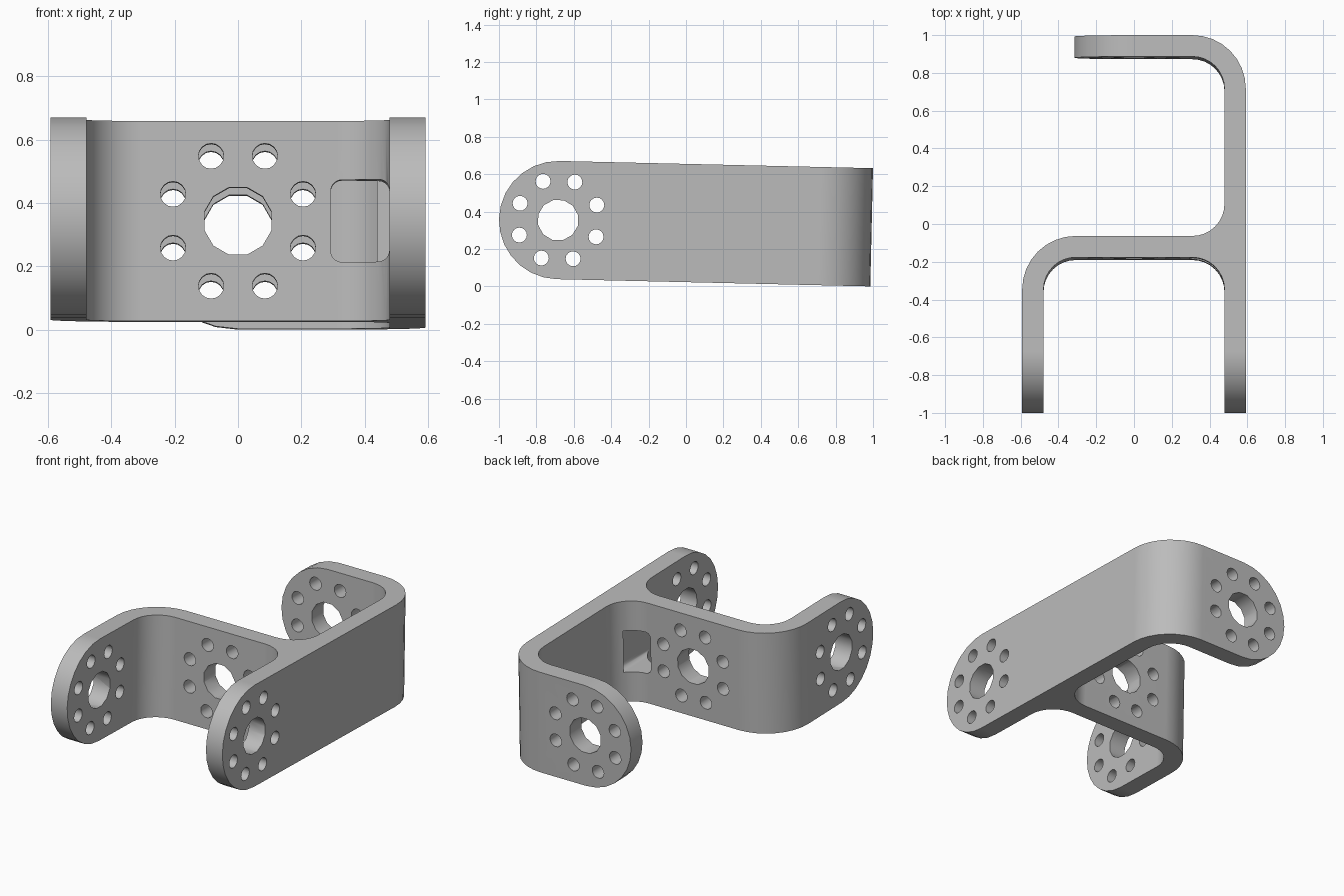
import bpy, bmesh, math
from mathutils import Matrix

cube = bpy.data.objects.get("Cube")
if cube:
    bpy.data.objects.remove(cube, do_unlink=True)

R = 0.316             # half height and radius of the rounded ends
HALF_X = 0.592        # half width
HALF_Y = 0.9965       # half length
T = 0.113             # plate thickness
IN, OUT = 0.17, 0.17 + T   # bend radii
TILT = 0.023
IX = HALF_X - T       # inner face of the side arms
WEB_Y = -0.067        # back face of the cross plate
END_Y = -HALF_Y + R   # centre of the arm ends

metal = bpy.data.materials.new("grey metal")
metal.use_nodes = True
grey = (0.5, 0.5, 0.5, 1)
metal.diffuse_color = grey
metal.node_tree.nodes["Principled BSDF"].inputs["Base Color"].default_value = grey


def arc(cx, cy, r, a, b, n=8):
    """Points on an arc from angle a to b, in degrees."""
    angles = [math.radians(a + (b - a) * i / n) for i in range(n + 1)]
    return [(cx + r * math.cos(t), cy + r * math.sin(t)) for t in angles]


def add_prism(bm, pts, axis, lo, hi):
    """Extrude a flat outline along one axis."""
    place = {"X": lambda u, v, d: (d, u, v),
             "Y": lambda u, v, d: (u, d, v),
             "Z": lambda u, v, d: (u, v, d)}[axis]
    low = [bm.verts.new(place(u, v, lo)) for u, v in pts]
    high = [bm.verts.new(place(u, v, hi)) for u, v in pts]
    bm.faces.new(low)
    bm.faces.new(high)
    for i in range(len(pts)):
        j = (i + 1) % len(pts)
        bm.faces.new((low[i], low[j], high[j], high[i]))


def finish(bm, name):
    bmesh.ops.recalc_face_normals(bm, faces=bm.faces)
    mesh = bpy.data.meshes.new(name)
    bm.to_mesh(mesh)
    bm.free()
    obj = bpy.data.objects.new(name, mesh)
    bpy.context.collection.objects.link(obj)
    return obj


def circle(cx, cy, r, n, turn=0):
    return arc(cx, cy, r, turn, turn + 360, n)[:-1]


def end_trim(c):
    """Waste outside a rounded plate end centred at c."""
    far = c - R - 0.1
    return arc(c, 0, R, 90, 270, 14) + [(c, -R - 0.1), (far, -R - 0.1),
                                        (far, R + 0.1), (c, R + 0.1)]


def hole_pattern(bm, c, axis, lo, hi):
    """Large centre hole with a ring of eight small holes."""
    add_prism(bm, circle(c, 0, 0.11, 12, 15), axis, lo, hi)
    for u, v in circle(c, 0, 0.222, 8, 22.5):
        add_prism(bm, circle(u, v, 0.04, 16), axis, lo, hi)


# Bent plate outline seen from above
bend = IX - IN
front = -HALF_Y - 0.02
web_f = WEB_Y - T
outline = [(HALF_X, front)]
outline += arc(HALF_X - OUT, HALF_Y - OUT, OUT, 0, 90)
outline += [(-R - 0.02, HALF_Y), (-R - 0.02, HALF_Y - T)]
outline += arc(bend, HALF_Y - OUT, IN, 90, 0)
outline += arc(bend, WEB_Y + IN, IN, 0, -90)
outline += arc(-bend, WEB_Y - OUT, OUT, 90, 180)
outline += [(-HALF_X, front), (-IX, front)]
outline += arc(-bend, web_f - IN, IN, 180, 90)
outline += arc(bend, web_f - IN, IN, 90, 0)
outline += [(IX, front)]
bm = bmesh.new()
add_prism(bm, outline, "Z", -R, R)
bracket = finish(bm, "bracket")
bracket.data.materials.append(metal)

cutters = []

# Rounded ends of the two arms and the back tab
bm = bmesh.new()
add_prism(bm, end_trim(END_Y), "X", -1, 1)
cutters.append(finish(bm, "arm_end_cutter"))
bm = bmesh.new()
add_prism(bm, end_trim(0), "Y", 0.6, 1.2)
cutters.append(finish(bm, "tab_end_cutter"))

# Bolt holes through the arms, cross plate and tab
bm = bmesh.new()
hole_pattern(bm, END_Y, "X", -1, 1)
cutters.append(finish(bm, "arm_hole_cutter"))
bm = bmesh.new()
hole_pattern(bm, 0, "Y", -0.3, 1.2)
cutters.append(finish(bm, "plate_hole_cutter"))

# Rounded window beside the cross plate corner
x0, x1, h, r = 0.293, IX - 0.001, 0.13, 0.035
window = []
for cx, cz, a in ((x1 - r, h - r, 0), (x0 + r, h - r, 90),
                  (x0 + r, r - h, 180), (x1 - r, r - h, 270)):
    window += arc(cx, cz, r, a, a + 90, 5)
bm = bmesh.new()
add_prism(bm, window, "Y", -0.42, -0.006)
cutters.append(finish(bm, "window_cutter"))

bpy.ops.object.select_all(action="DESELECT")
bracket.select_set(True)
bpy.context.view_layer.objects.active = bracket
for cutter in cutters:
    cutter.hide_render = True
    mod = bracket.modifiers.new(cutter.name, "BOOLEAN")
    mod.operation = "DIFFERENCE"
    mod.solver = "EXACT"
    mod.object = cutter
    bpy.ops.object.modifier_apply(modifier=mod.name)
    bpy.data.objects.remove(cutter, do_unlink=True)

# Slight forward rise, resting on the ground
bracket.data.transform(Matrix.Rotation(-TILT, 4, "X"))
ys = [v.co.y for v in bracket.data.vertices]
low = min(v.co.z for v in bracket.data.vertices)
bracket.data.transform(Matrix.Translation((0, -(min(ys) + max(ys)) / 2, -low)))

bpy.ops.object.shade_smooth_by_angle(angle=math.radians(40))
weighted = bracket.modifiers.new("weighted normals", "WEIGHTED_NORMAL")
weighted.keep_sharp = True
